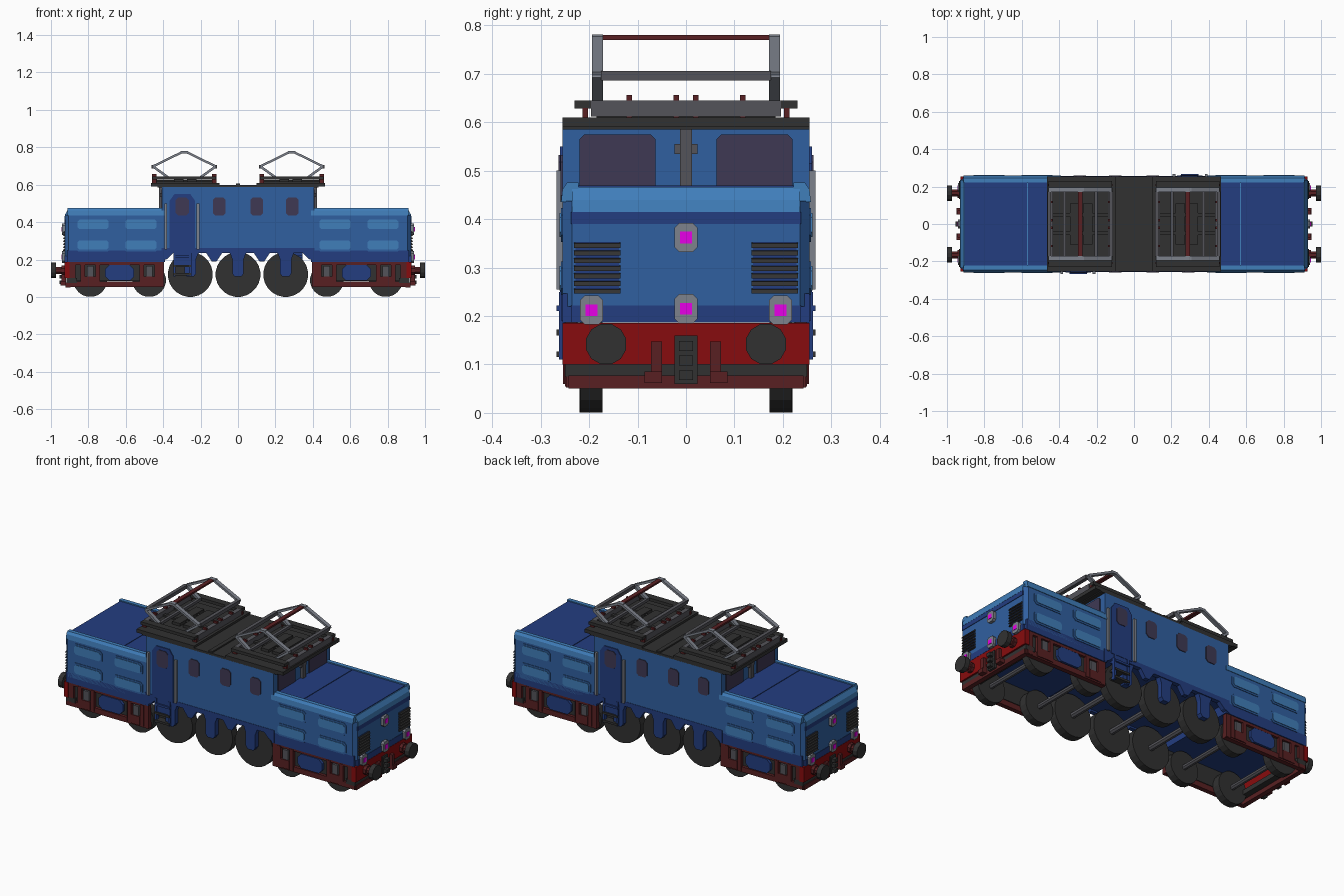
import bpy, bmesh, math

cube = bpy.data.objects.get("Cube")
if cube:
    bpy.data.objects.remove(cube, do_unlink=True)


def material(name, rgb):
    lin = [(c / 255 / 12.92 if c < 11 else ((c / 255 + 0.055) / 1.055) ** 2.4) for c in rgb] + [1]
    m = bpy.data.materials.new(name)
    m.use_nodes = True
    m.diffuse_color = lin
    b = m.node_tree.nodes["Principled BSDF"]
    b.inputs["Base Color"].default_value = lin
    b.inputs["Roughness"].default_value = 0.8
    return m


BLUE = material("mid_blue", (48, 96, 160))
LIGHT = material("light_blue", (64, 126, 186))
NAVY = material("dark_blue", (35, 61, 128))
RED = material("bright_red", (135, 12, 14))
MAROON = material("dark_red", (88, 32, 34))
BLACK = material("charcoal", (49, 49, 49))
SLATE = material("slate_grey", (84, 84, 90))
GREY = material("light_grey", (125, 130, 140))
GLASS = material("dark_glass", (62, 57, 84))
PINK = material("magenta_lamp", (250, 0, 250))

# Symmetries: single, mirrored in x, in y, in both, or turned half a circle
SYM = {"": [(1, 1)], "x": [(1, 1), (-1, 1)], "y": [(1, 1), (1, -1)],
       "xy": [(1, 1), (-1, 1), (1, -1), (-1, -1)], "r": [(1, 1), (-1, -1)]}


def prism(name, profiles, axis, a, b, mat, sym=""):
    """Extrude one or several closed outlines along an axis, with symmetric copies."""
    if isinstance(profiles[0][0], (int, float)):
        profiles = [profiles]
    bm = bmesh.new()
    place = {"x": lambda u, v, w: (w, u, v), "y": lambda u, v, w: (u, w, v),
             "z": lambda u, v, w: (u, v, w)}[axis]
    for sx, sy in SYM[sym]:
        for pts in profiles:
            rings = []
            for w in (a, b):
                co = [place(u, v, w) for u, v in pts]
                rings.append([bm.verts.new((x * sx, y * sy, z)) for x, y, z in co])
            n = len(pts)
            bm.faces.new(rings[0])
            bm.faces.new(rings[1][::-1])
            for i in range(n):
                j = (i + 1) % n
                bm.faces.new((rings[0][i], rings[0][j], rings[1][j], rings[1][i]))
    bmesh.ops.recalc_face_normals(bm, faces=bm.faces)
    me = bpy.data.meshes.new(name)
    bm.to_mesh(me)
    bm.free()
    me.materials.append(mat)
    ob = bpy.data.objects.new(name, me)
    bpy.context.collection.objects.link(ob)
    return ob


def rect(u0, u1, v0, v1, c=0.0):
    """Rectangle, with corners cut by c."""
    if not c:
        return [(u0, v0), (u1, v0), (u1, v1), (u0, v1)]
    return [(u0 + c, v0), (u1 - c, v0), (u1, v0 + c), (u1, v1 - c),
            (u1 - c, v1), (u0 + c, v1), (u0, v1 - c), (u0, v0 + c)]


def box(name, x0, x1, y0, y1, z0, z1, mat, sym=""):
    return prism(name, rect(x0, x1, y0, y1), "z", z0, z1, mat, sym)


def disc(u, v, r, n=24):
    return [(u + r * math.cos((i + .5) * math.tau / n), v + r * math.sin((i + .5) * math.tau / n))
            for i in range(n)]


def bar(u0, v0, u1, v1, t):
    """Slanted strip of thickness t."""
    d = math.hypot(u1 - u0, v1 - v0)
    p, q = -(v1 - v0) / d * t / 2, (u1 - u0) / d * t / 2
    return [(u0 + p, v0 + q), (u1 + p, v1 + q), (u1 - p, v1 - q), (u0 - p, v0 - q)]


# Cab and roof
box("cab_body", -.405, .405, -.255, .255, .26, .587, BLUE)
box("cab_floor", -.41, .41, -.25, .25, .245, .262, NAVY)
box("roof", -.43, .43, -.255, .255, .585, .598, BLACK)
box("roof_end", .1, .465, -.255, .255, .59, .61, BLACK, "x")
box("roof_ridge", -.012, .012, -.25, .25, .596, .606, BLACK)
prism("cab_end_window", rect(.063, .22, .455, .575, .01), "x", .40, .41, GLASS, "xy")
box("cab_end_pipe", .40, .422, -.012, .012, .465, .59, SLATE, "x")
box("cab_end_pipe_clamp", .40, .418, -.024, .024, .535, .555, SLATE, "x")
windows = [rect(x - .034, x + .034, .435, .532, .014) for x in (-.10, .10, .29)]
prism("side_window", windows, "y", -.259, -.25, GLASS, "r")

# Doors, handrails and ladders
prism("door", [(-.365, .25), (-.23, .25), (-.23, .515), (-.255, .55), (-.34, .55), (-.365, .515)],
      "y", -.26, -.25, NAVY, "r")
prism("door_window", rect(-.333, -.262, .435, .532, .014), "y", -.263, -.255, GLASS, "r")
for x in (-.387, -.214):
    box("door_handrail", x - .007, x + .007, -.267, -.255, .255, .50, GREY, "r")
box("ladder_panel", -.345, -.25, -.258, -.24, .17, .255, NAVY, "r")
for x in (-.34, -.255):
    box("ladder_side", x - .006, x + .006, -.262, -.24, .11, .25, NAVY, "r")
for z in (.115, .16, .21):
    box("ladder_step", -.345, -.25, -.267, -.225, z, z + .012, BLACK if z < .2 else NAVY, "r")

# Cab skirt with axle guards over the driving wheels
skirt = [(-.41, .262), (-.41, .19), (-.375, .205), (-.345, .235), (-.17, .235), (-.14, .19),
         (-.115, .19), (-.085, .235), (.085, .235), (.115, .19), (.14, .19), (.17, .235),
         (.345, .235), (.375, .205), (.41, .19), (.41, .262)]
prism("cab_skirt", skirt, "y", .232, .257, NAVY, "y")
guards = [[(x - .045, .24), (x - .03, .20), (x - .03, .125), (x - .018, .108), (x + .018, .108),
           (x + .03, .125), (x + .03, .20), (x + .045, .24)] for x in (-.255, 0, .255)]
prism("axle_guard", guards, "y", .222, .252, NAVY, "y")

# Hoods
box("hood_skirt", .39, .915, -.255, .255, .187, .247, NAVY, "x")
prism("hood_body", [(.39, -.255), (.905, -.255), (.925, -.235), (.925, .235), (.905, .255),
                    (.39, .255)], "z", .22, .437, BLUE, "x")
box("hood_end_sill", .90, .927, -.237, .237, .187, .222, NAVY, "x")
box("hood_end_band", .92, .928, -.237, .237, .39, .415, NAVY, "x")
prism("hood_crown", [(.39, .415), (.929, .415), (.925, .44), (.91, .466), (.39, .466)],
      "y", -.235, .235, LIGHT, "x")
prism("hood_rim", [(.222, .435), (.258, .435), (.255, .462), (.245, .476), (.222, .476)],
      "x", .39, .912, LIGHT, "xy")
box("hood_lid_rear", .39, .568, -.222, .222, .46, .470, NAVY, "x")
box("hood_lid", .572, .905, -.222, .222, .46, .470, NAVY, "x")
outer, inner = [], []
for x0, x1 in ((.425, .612), (.682, .868)):
    for z0 in (.243, .353):
        outer.append(rect(x0, x1, z0, z0 + .07, .014))
        inner.append(rect(x0 + .01, x1 - .01, z0 + .01, z0 + .06, .01))
prism("side_panel_frame", outer, "y", .25, .258, BLUE, "xy")
prism("side_panel", inner, "y", .25, .261, LIGHT, "xy")

# End louvres and lamps
box("louvre_back", .92, .927, .138, .228, .247, .353, NAVY, "xy")
for i in range(7):
    z = .246 + i * .0158
    prism("louvre_slat", [(.92, z), (.936, z), (.932, z + .009), (.92, z + .012)],
          "y", .135, .231, BLACK, "xy")
for y, z in ((0, .362), (0, .215), (.195, .212), (-.195, .212)):
    prism("lamp_housing", rect(y - .024, y + .024, z - .03, z + .03, .01), "x", .90, .942, GREY, "x")
    prism("lamp_lens", rect(y - .012, y + .012, z - .012, z + .012), "x", .94, .945, PINK, "x")

# Buffer beams, buffers and couplings
box("buffer_beam", .90, .927, -.255, .255, .10, .186, RED, "x")
box("beam_underside", .86, .918, -.25, .25, .075, .102, BLACK, "x")
box("guard_bar", .895, .922, -.243, .243, .05, .077, MAROON, "x")
prism("buffer_stem", disc(.165, .142, .02, 8), "x", .92, .975, MAROON, "xy")
prism("buffer_collar", disc(.165, .142, .028, 8), "x", .92, .945, MAROON, "xy")
prism("buffer_head", disc(.165, .142, .043, 12), "x", .972, 1.0, BLACK, "xy")
box("coupling_plate", .92, .935, -.024, .024, .06, .16, BLACK, "x")
for z in (.068, .098, .128):
    box("coupling_link", .93, .955, -.014, .014, z, z + .02, BLACK, "x")
box("brake_hose", .92, .945, .05, .072, .075, .147, MAROON, "xy")
box("brake_hose_end", .92, .95, .05, .086, .062, .085, MAROON, "xy")

# Bogie side frames
box("bogie_back_plate", .40, .905, .222, .236, .085, .19, BLACK, "xy")
box("bogie_lower_bar", .395, .915, .222, .248, .052, .082, MAROON, "xy")
box("bogie_upper_bar", .395, .91, .225, .25, .172, .19, MAROON, "xy")
box("bogie_end_post", .395, .425, .225, .25, .055, .185, MAROON, "xy")
box("bogie_outer_post", .87, .905, .225, .25, .055, .185, MAROON, "xy")
for x in (.475, .79):
    for dx in (-.04, .04):
        box("axle_box_post", x + dx - .012, x + dx + .012, .225, .252, .06, .18, MAROON, "xy")
    box("axle_spring", x - .018, x + .018, .225, .25, .11, .165, SLATE, "xy")
    box("axle_box", x - .028, x + .028, .225, .254, .06, .11, MAROON, "xy")
prism("equipment_box", rect(.555, .71, .088, .17, .022), "y", .225, .252, NAVY, "xy")

# Wheels and axles
drivers = [disc(x, .12, .12, 24) for x in (-.255, 0, .255)]
prism("driving_wheel", drivers, "y", .172, .22, BLACK, "y")
prism("driving_axle", [disc(x, .12, .017, 8) for x in (-.255, 0, .255)], "y", -.18, .18, SLATE)
prism("bogie_wheel", [disc(x, .09, .09, 20) for x in (.475, .79)], "y", .172, .218, BLACK, "xy")
prism("bogie_axle", [disc(x, .09, .015, 8) for x in (.475, .79)], "y", -.18, .18, SLATE, "x")

# Pantographs
C = .287
box("pantograph_deck", C - .16, C + .16, -.185, .185, .605, .616, BLACK, "x")
box("pantograph_base_rail", C - .17, C + .17, .19, .23, .628, .645, BLACK, "xy")
for x in (C - .16, C + .16):
    box("pantograph_base_beam", x - .013, x + .013, -.196, .196, .612, .645, SLATE, "x")
    for y in (.208, .117, .02):
        top = .63 if y > .2 else .656
        box("insulator", x - .012, x + .012, y - .006, y + .006, .605, top, MAROON, "xy")
for dx in (-.04, .03):
    box("spring_box", C + dx - .025, C + dx + .025, -.11, .11, .61, .632, BLACK, "x")
for y in (-.05, .05):
    box("spring_crossbar", C - .15, C + .15, y - .01, y + .01, .61, .625, BLACK, "x")
arms = []
for s in (-1, 1):
    arms.append(bar(C + s * .085, .638, C + s * .168, .698, .013))
    arms.append(bar(C + s * .168, .698, C + s * .008, .776, .012))
    box("knee_bar", C + s * .166 - .01, C + s * .166 + .01, -.175, .175, .686, .706, SLATE, "x")
    box("arm_pivot_bar", C + s * .085 - .008, C + s * .085 + .008, -.19, .19, .63, .645, SLATE, "x")
prism("pantograph_arm", arms, "y", .171, .194, GREY, "xy")
box("arm_top_joint", C - .02, C + .02, .171, .194, .768, .781, GREY, "xy")
box("contact_strip", C - .012, C + .012, -.175, .175, .77, .78, MAROON, "x")
